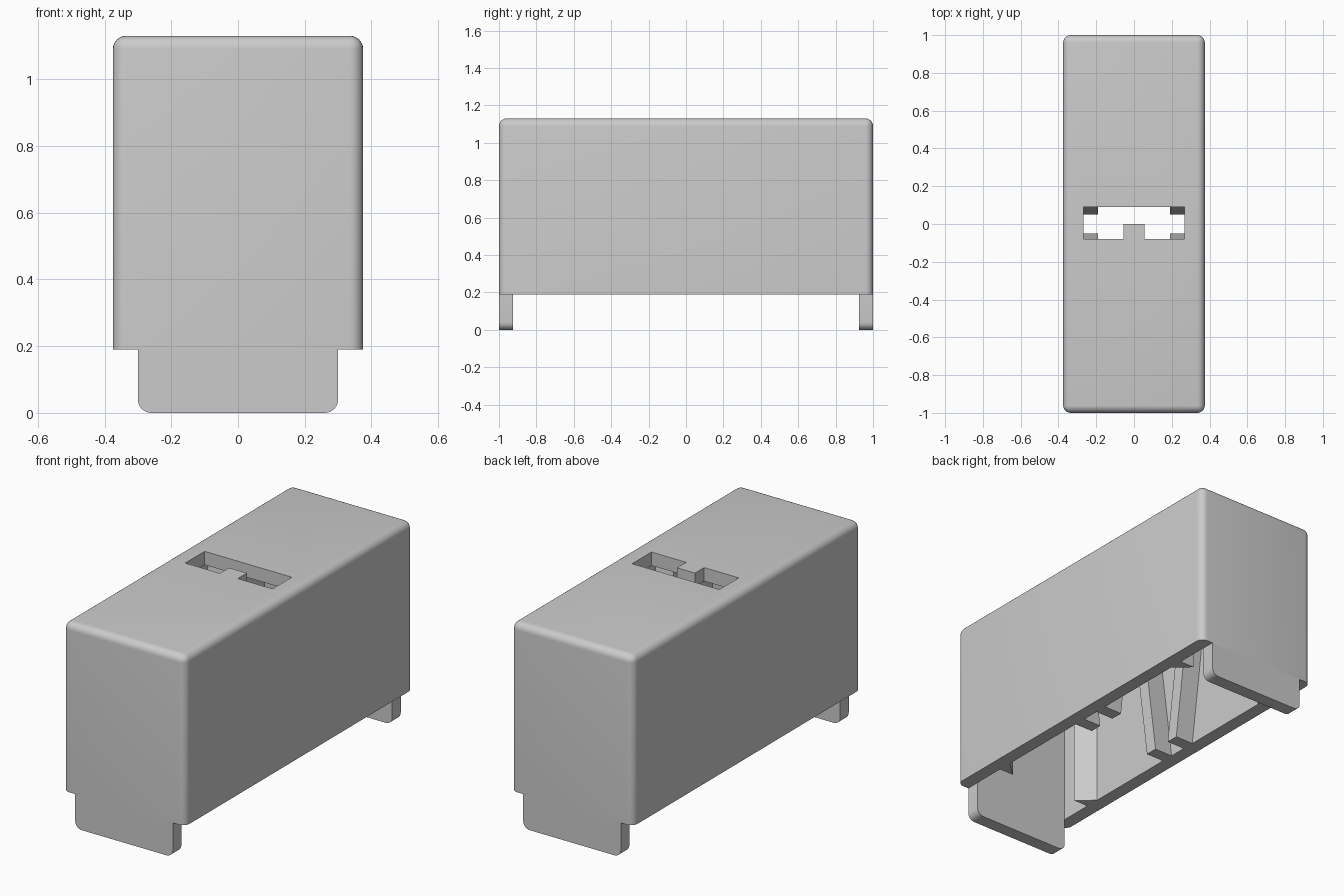
import bpy, bmesh, math
from mathutils import Vector

cube = bpy.data.objects.get("Cube")
if cube:
    bpy.data.objects.remove(cube, do_unlink=True)

W, L, BASE, TOP = 0.375, 1.0, 0.19, 1.13   # half width, half length, rim and roof heights
WALL, R = 0.075, 0.04                      # wall thickness, edge radius
IN_X, IN_Y, CEIL = W - WALL, L - WALL, TOP - WALL

grey = bpy.data.materials.new("plain_grey")
grey.use_nodes = True
grey.diffuse_color = (0.6, 0.6, 0.6, 1)
grey.node_tree.nodes["Principled BSDF"].inputs["Base Color"].default_value = grey.diffuse_color


def finish(name, bm):
    bmesh.ops.recalc_face_normals(bm, faces=bm.faces)
    mesh = bpy.data.meshes.new(name)
    bm.to_mesh(mesh)
    bm.free()
    mesh.materials.append(grey)
    obj = bpy.data.objects.new(name, mesh)
    bpy.context.collection.objects.link(obj)
    return obj


def prism(name, points, offset, round_edges=None):
    """Extrude a flat outline along offset; round the edges picked by a rule."""
    bm = bmesh.new()
    face = bm.faces.new([bm.verts.new(p) for p in points])
    new = bmesh.ops.extrude_face_region(bm, geom=[face], use_keep_orig=True)["geom"]
    bmesh.ops.translate(bm, vec=Vector(offset),
                        verts=[v for v in new if isinstance(v, bmesh.types.BMVert)])
    bmesh.ops.recalc_face_normals(bm, faces=bm.faces)
    if round_edges:
        edges = [e for e in bm.edges if round_edges(*[v.co for v in e.verts])]
        bmesh.ops.bevel(bm, geom=edges, offset=R, segments=6, profile=0.5, affect='EDGES')
    return finish(name, bm)


def rectangle(x, y, z):
    return [(-x, -y, z), (x, -y, z), (x, y, z), (-x, y, z)]


def cut(obj, cutter):
    mod = obj.modifiers.new("cut", 'BOOLEAN')
    mod.operation, mod.solver, mod.object = 'DIFFERENCE', 'EXACT', cutter
    bpy.context.view_layer.objects.active = obj
    bpy.ops.object.modifier_apply(modifier=mod.name)
    bpy.data.objects.remove(cutter, do_unlink=True)


def smooth(obj):
    bpy.ops.object.select_all(action='DESELECT')
    obj.select_set(True)
    bpy.context.view_layer.objects.active = obj
    bpy.ops.object.shade_smooth_by_angle(angle=math.radians(35))


# Hollow housing, rounded everywhere except the bottom rim
housing = prism("housing", rectangle(W, L, BASE), (0, 0, TOP - BASE),
                lambda a, b: max(a.z, b.z) > BASE + 0.1)
cut(housing, prism("cavity_cutter", rectangle(IN_X, IN_Y, BASE - 0.1), (0, 0, CEIL - BASE + 0.1)))

# Keyed slot through the roof
slot = [(-0.268, -0.08), (-0.055, -0.08), (-0.055, 0), (0.055, 0), (0.055, -0.08),
        (0.268, -0.08), (0.268, 0.09), (-0.268, 0.09)]
cut(housing, prism("slot_cutter", [(x, y, CEIL - 0.02) for x, y in slot], (0, 0, 0.2)))
smooth(housing)

# End tabs hanging below the rim
for end, side in (("front", -1), ("back", 1)):
    outline = [(x, side * L, z) for x, z in
               ((-IN_X, 0), (IN_X, 0), (IN_X, BASE), (-IN_X, BASE))]
    tab = prism(end + "_tab", outline, (0, -side * WALL, 0),
                lambda a, b: a.z + b.z < 0.01 and abs(a.x - b.x) < 0.01)
    smooth(tab)

# Ribs on the inner side walls
GAP_LOW, GAP_HIGH, RIB = 0.05, 0.17, 0.07
for hand, sx in (("left", 1), ("right", -1)):
    for end, sy in (("front", -1), ("back", 1)):
        # Wedge-shaped corner rib
        wedge = [(IN_X, 0.66), (0.21, 0.74), (IN_X, 0.74)]
        prism(f"{hand}_{end}_wedge_rib", [(sx * x, sy * y, BASE) for x, y in wedge],
              (0, 0, CEIL - BASE))
        # Slanted guide rib, closing towards the rim
        guide = [(GAP_LOW, BASE), (GAP_LOW + RIB, BASE), (GAP_HIGH + RIB, CEIL), (GAP_HIGH, CEIL)]
        prism(f"{hand}_{end}_guide_rib", [(sx * IN_X, sy * y, z) for y, z in guide],
              (sx * (0.19 - IN_X), 0, 0))
